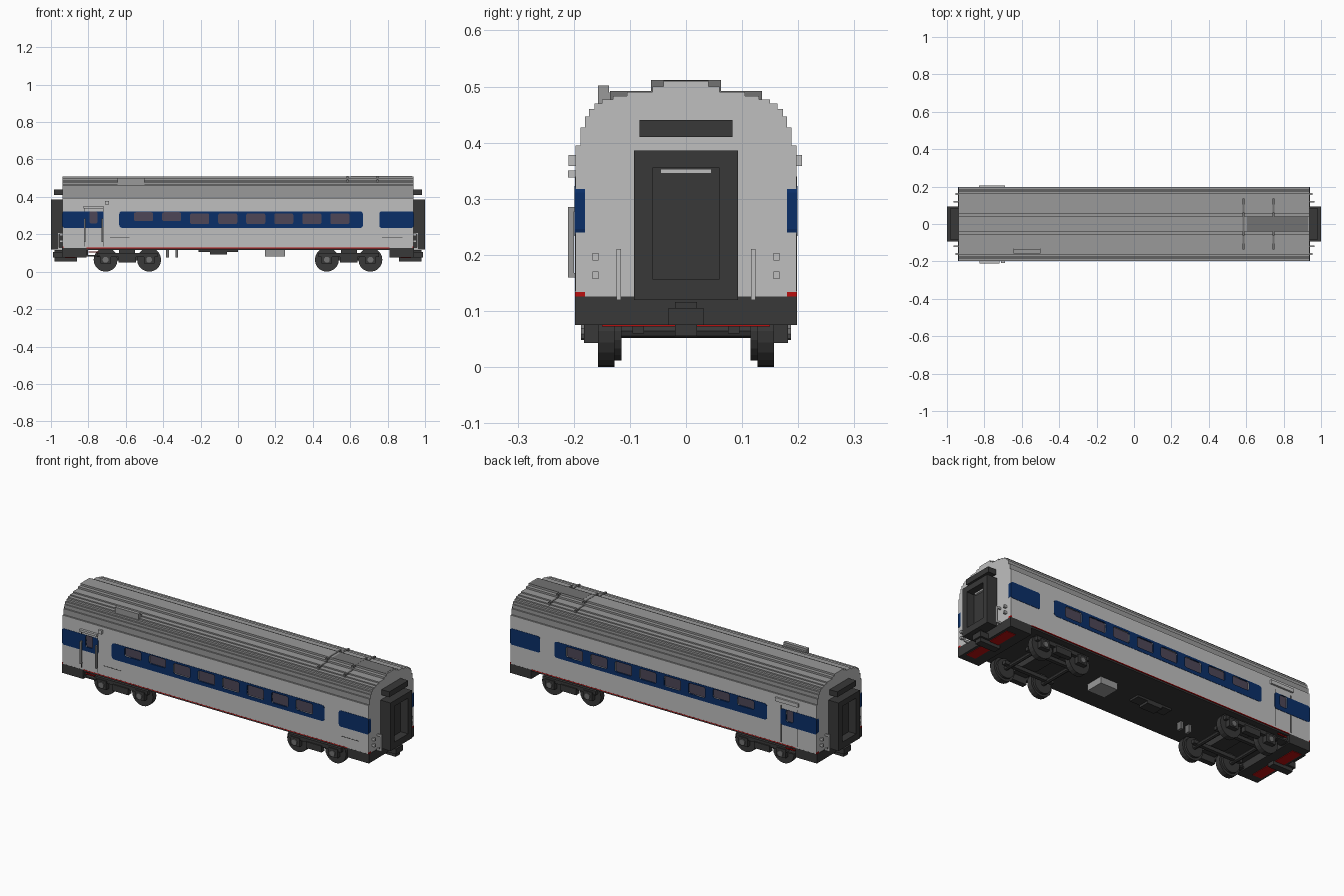
import bpy, bmesh
from math import pi
from mathutils import Matrix, Vector

default = bpy.data.objects.get("Cube")
if default:
    bpy.data.objects.remove(default)


def material(name, r, g, b):
    m = bpy.data.materials.new(name)
    m.use_nodes = True
    m.diffuse_color = (r, g, b, 1)
    node = next(n for n in m.node_tree.nodes if n.type == "BSDF_PRINCIPLED")
    node.inputs["Base Color"].default_value = (r, g, b, 1)
    node.inputs["Roughness"].default_value = 0.6
    return m


SILVER = material("light grey", .52, .52, .52)
ROOF = material("roof grey", .32, .32, .32)
SOOT = material("soot grey", .17, .17, .17)
BLUE = material("band blue", .003, .028, .14)
DARK = material("dark grey", .04, .04, .04)
GLASS = material("window glass", .075, .062, .095)
RED = material("trim red", .5, .005, .005)


def finish(name, bm, *mats):
    bmesh.ops.recalc_face_normals(bm, faces=bm.faces)
    mesh = bpy.data.meshes.new(name)
    bm.to_mesh(mesh)
    bm.free()
    for m in mats:
        mesh.materials.append(m)
    ob = bpy.data.objects.new(name, mesh)
    bpy.context.scene.collection.objects.link(ob)
    return ob


def add_box(bm, x, y, z, corner=0):
    lo, hi = (Vector(p) for p in zip(x, y, z))
    mat = Matrix.Translation((lo + hi) / 2) @ Matrix.Diagonal((*(hi - lo), 1))
    verts = bmesh.ops.create_cube(bm, size=1, matrix=mat)["verts"]
    if corner:
        # round only the edges that run across the car
        edges = {e for v in verts for e in v.link_edges
                 if abs(e.verts[0].co.y - e.verts[1].co.y) > 1e-5}
        bmesh.ops.bevel(bm, geom=list(edges), offset=corner, segments=3,
                        profile=.5, affect="EDGES")


def flip(r, s):
    return tuple(sorted(s * v for v in r))


def sides(ends, both):
    return [(sx, sy) for sx in ((1, -1) if ends else (1,))
            for sy in ((1, -1) if both else (1,))]


def box(name, mat, x, y, z, ends=False, both=False, corner=0):
    bm = bmesh.new()
    for sx, sy in sides(ends, both):
        add_box(bm, flip(x, sx), flip(y, sy), z, corner)
    return finish(name, bm, mat)


def wheels(name, mat, radius, y, z, segments=20):
    bm = bmesh.new()
    for x in (.475, .708):
        for sx, sy in sides(True, True):
            place = Matrix.Translation((sx * x, sy * sum(y) / 2, z))
            bmesh.ops.create_cone(
                bm, cap_ends=True, segments=segments, radius1=radius,
                radius2=radius, depth=y[1] - y[0],
                matrix=place @ Matrix.Rotation(pi / 2, 4, "X"))
    return finish(name, bm, mat)


def cut(ob, cutter):
    mod = ob.modifiers.new("openings", "BOOLEAN")
    mod.object, mod.solver = cutter, "EXACT"
    deps = bpy.context.evaluated_depsgraph_get()
    mesh = bpy.data.meshes.new_from_object(ob.evaluated_get(deps))
    ob.modifiers.clear()
    ob.data = mesh


# Body shell: one stepped section swept along the car
END = .938
steps = [(.197, .395), (.188, .427), (.18, .447), (.173, .46), (.163, .47),
         (.15, .477), (.13, .483), (.105, .49), (.06, .5), (.04, .51)]
half, floor = [], .125
for y, z in steps:
    half += [(y, floor), (y, z)]
    floor = z
section = half + [(-y, z) for y, z in reversed(half)]
bm = bmesh.new()
face = bm.faces.new([bm.verts.new((-END, y, z)) for y, z in section])
swept = bmesh.ops.extrude_face_region(bm, geom=[face], use_keep_orig=True)
bmesh.ops.translate(bm, vec=(2 * END, 0, 0), verts=[
    g for g in swept["geom"] if isinstance(g, bmesh.types.BMVert)])
bm.normal_update()
for f in bm.faces:
    f.material_index = int(abs(f.normal.x) < .5 and f.calc_center_median().z > .394)
body = finish("body_shell", bm, SILVER, ROOF)

# Blue window bands
WALL = (.18, .1985)
BAND = (.234, .323)
band = box("window_band", BLUE, (-.635, .668), WALL, BAND, both=True, corner=.015)
bm = bmesh.new()
for s in (1, -1):
    for x in ((-END - .002, -.718), (.756, END + .002)):
        add_box(bm, x, flip(WALL, s), BAND, .012)
end_bands = finish("end_bands", bm, BLUE)

# Window openings and recessed glass
holes, panes = bmesh.new(), bmesh.new()
for i in range(8):
    x = -.505 + .15 * i
    z = (.27, .318) if i < 2 else (.254, .312)
    for s in (1, -1):
        add_box(holes, (x - .051, x + .051), flip((.188, .22), s), z, .01)
        add_box(panes, (x - .051, x + .051), flip((.184, .1915), s), z, .01)
for s in (1, -1):
    add_box(holes, (-.794, -.752), flip((.188, .22), s), (.258, .322), .008)
    add_box(panes, (-.794, -.752), flip((.184, .1915), s), (.258, .322), .008)
cutter = finish("window_cutter", holes, DARK)
for part in (body, band, end_bands):
    cut(part, cutter)
bpy.data.objects.remove(cutter)
finish("window_glass", panes, GLASS)

# Passenger doors: frame, rails and lamp
box("door_edges", DARK, (-.822, -.819), (.19, .1978), (.135, .34), both=True)
box("door_edge_inner", DARK, (-.722, -.719), (.19, .1978), (.135, .34), both=True)
box("door_top_rail", SILVER, (-.825, -.72), (-.21, -.195), (.338, .35))
for x in (-.823, -.73):
    box("door_handrail", ROOF, (x, x + .008), (-.21, -.2), (.16, .285))
    for z in (.16, .277):
        box("handrail_bracket", ROOF, (x, x + .008), (-.205, -.19), (z, z + .008))
box("door_lamp", SILVER, (-.71, -.69), (-.209, -.19), (.358, .378))
box("door_slide_rail", SILVER, (-.83, -.69), (.19, .207), (.358, .378))
box("door_steps", DARK, (-.81, -.74), (.14, .19), (.082, .09), both=True)
box("door_step_hangers", DARK, (-.81, -.803), (.15, .188), (.08, .126), both=True)
box("door_step_edge", RED, (-.8, -.745), (.185, .192), (.103, .109), both=True)
box("side_mark_left", DARK, (-.685, -.58), (-.1978, -.19), (.18, .183))
box("side_mark_right", DARK, (.77, .88), (-.1978, -.19), (.18, .183))

# Roof fittings
box("roof_soot_panel", SOOT, (.605, .93), (-.04, .04), (.505, .511))
box("roof_vent", ROOF, (-.645, -.5), (-.157, -.137), (.465, .502))
box("roof_vent_foot", ROOF, (-.645, -.5), (-.14, -.125), (.47, .489))
for x in (.58, .74):
    box("roof_crossbar", SOOT, (x, x + .01), (-.062, .062), (.49, .5113))
    box("roof_crossbar_side", SOOT, (x, x + .01), (.06, .135), (.475, .492), both=True)

# Underframe, skirts and red trim
box("floor", DARK, (-.93, .93), (-.193, .193), (.116, .1265))
box("end_skirt", DARK, (.81, .94), (-.1975, .1975), (.075, .126), ends=True)
box("skirt_red_panel", RED, (.87, .925), (-.15, .15), (.072, .077), ends=True)
box("sill_trim", RED, (-.81, .81), (.185, .1977), (.1245, .1285), both=True)
box("corner_trim", RED, (.934, .9395), (.18, .198), (.126, .134), ends=True, both=True)

# Equipment under the floor
box("battery_box", ROOF, (.145, .25), (-.05, .05), (.08, .12))
box("air_tank", DARK, (-.21, 0), (-.03, .03), (.105, .12))
box("air_tank_lower", DARK, (-.15, -.06), (-.03, .03), (.092, .106))
for x in (-.385, -.335):
    box("drain_pipe", SOOT, (x, x + .015), (-.06, -.03), (.075, .12))

# Bogies
wheels("wheel_rims", DARK, .064, (.127, .157), .064)
wheels("wheel_flanges", DARK, .052, (.115, .128), .064)
wheels("axles", DARK, .012, (0, .12), .064, 8)
wheels("axle_caps", SOOT, .016, (.18, .187), .064, 10)
for x in (.475, .708):
    box("axle_box", DARK, (x - .028, x + .028), (.156, .182), (.043, .09),
        ends=True, both=True)
box("bogie_side_frame", DARK, (.43, .755), (.158, .177), (.078, .1),
    ends=True, both=True)
box("bogie_spring_plank", DARK, (.545, .64), (.155, .183), (.05, .085),
    ends=True, both=True)
box("bogie_inner_bar", DARK, (.44, .745), (.075, .095), (.06, .08),
    ends=True, both=True)
box("bogie_bolster", DARK, (.55, .635), (-.16, .16), (.085, .12), ends=True)

# Gangway ends
box("gangway_post", DARK, (.93, 1), (.06, .093), (.12, .386), ends=True, both=True)
box("gangway_lintel", DARK, (.93, 1), (-.07, .07), (.355, .386), ends=True)
box("gangway_sill", DARK, (.93, 1), (-.07, .07), (.12, .157), ends=True)
box("gangway_door", DARK, (.93, .955), (-.062, .062), (.15, .36), ends=True)
box("gangway_light", SILVER, (.95, .965), (-.045, .045), (.345, .353), ends=True)
box("gangway_hood", DARK, (.93, .985), (-.083, .083), (.41, .44), ends=True)

# Couplers, end handrails and lamps
box("coupler_head", DARK, (.93, .99), (-.031, .031), (.075, .105), ends=True)
box("coupler_shank", DARK, (.86, .98), (-.02, .02), (.055, .116), ends=True)
box("end_handrail", SILVER, (.958, .966), (.116, .124), (.12, .21),
    ends=True, both=True)
for z in (.12, .2):
    box("end_handrail_bracket", SILVER, (.93, .966), (.116, .124), (z, z + .01),
        ends=True, both=True)
for z in (.157, .19):
    box("end_lamp", SILVER, (.93, .955), (.156, .167), (z, z + .013),
        ends=True, both=True)
